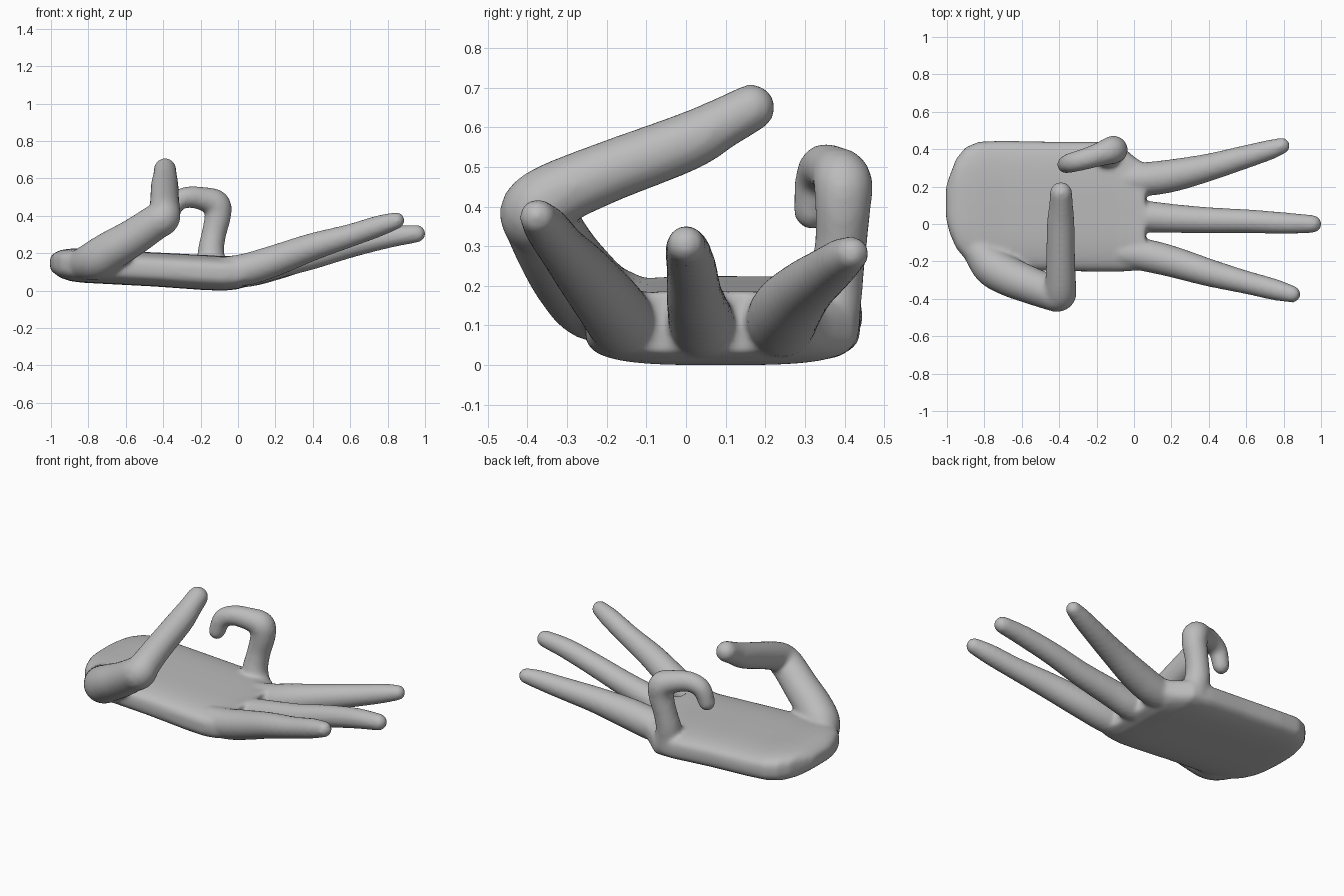
import bpy, bmesh, math
from mathutils import Vector

cube = bpy.data.objects.get("Cube")
if cube:
    bpy.data.objects.remove(cube, do_unlink=True)

skin = bpy.data.materials.new("plain grey")
skin.use_nodes = True
skin.diffuse_color = (0.5, 0.5, 0.5, 1)
skin.node_tree.nodes["Principled BSDF"].inputs["Base Color"].default_value = (0.5, 0.5, 0.5, 1)
skin.node_tree.nodes["Principled BSDF"].inputs["Roughness"].default_value = 0.7

bm = bmesh.new()


def loft(rings):
    """Skin a closed body over a list of rings of points."""
    loops = [[bm.verts.new(p) for p in ring] for ring in rings]
    faces = [bm.faces.new(loops[0][::-1]), bm.faces.new(loops[-1])]
    n = len(loops[0])
    for a, b in zip(loops, loops[1:]):
        for i in range(n):
            j = (i + 1) % n
            faces.append(bm.faces.new((a[i], a[j], b[j], b[i])))
    bmesh.ops.recalc_face_normals(bm, faces=faces)


def catmull(p0, p1, p2, p3, t):
    return 0.5 * (2 * p1 + (p2 - p0) * t + (2 * p0 - 5 * p1 + 4 * p2 - p3) * t * t
                  + (3 * p1 - p0 - 3 * p2 + p3) * t ** 3)


def finger(points, sides=20, steps=5):
    """Tapered round-ended tube; each point is x, y, z, radius."""
    pts = [Vector(p) for p in points]
    pts = [2 * pts[0] - pts[1]] + pts + [2 * pts[-1] - pts[-2]]
    path = [catmull(*pts[i:i + 4], k / steps)
            for i in range(len(pts) - 3) for k in range(steps)] + [pts[-2]]
    centres = [Vector(p[:3]) for p in path]
    radii = [p[3] for p in path]
    tangents = [(centres[min(i + 1, len(path) - 1)] - centres[max(i - 1, 0)]).normalized()
                for i in range(len(path))]
    # rounded tip and root
    stations = []
    for a in (80, 60, 40, 20):
        s, c = math.sin(math.radians(a)), math.cos(math.radians(a))
        stations.append((centres[0] - tangents[0] * radii[0] * s, tangents[0], radii[0] * c))
    stations += list(zip(centres, tangents, radii))
    for a in (20, 40, 60, 80):
        s, c = math.sin(math.radians(a)), math.cos(math.radians(a))
        stations.append((centres[-1] + tangents[-1] * radii[-1] * s, tangents[-1], radii[-1] * c))
    rings, u = [], tangents[0].orthogonal()
    for centre, tangent, radius in stations:
        u = (u - tangent * u.dot(tangent)).normalized()
        v = tangent.cross(u)
        rings.append([centre + radius * (u * math.cos(q) + v * math.sin(q))
                      for q in (2 * math.pi * k / sides for k in range(sides))])
    loft(rings)


# palm: sections of x, y min, y max, z min, z max
sections = [
    (-1.005, 0.03, 0.20, 0.115, 0.18), (-0.985, -0.05, 0.26, 0.095, 0.20),
    (-0.95, -0.13, 0.35, 0.07, 0.217), (-0.90, -0.19, 0.41, 0.052, 0.225),
    (-0.83, -0.24, 0.44, 0.043, 0.225), (-0.70, -0.25, 0.445, 0.036, 0.215),
    (-0.45, -0.25, 0.44, 0.023, 0.205), (-0.20, -0.255, 0.44, 0.005, 0.192),
    (-0.08, -0.255, 0.43, 0.0, 0.185), (0.0, -0.25, 0.36, 0.008, 0.185),
    (0.06, -0.245, 0.32, 0.03, 0.19),
]


def power(c, e):
    return math.copysign(abs(c) ** e, c)


rings = []
for x, y0, y1, z0, z1 in sections:
    ring = []
    for k in range(48):
        a = 2 * math.pi * k / 48
        ring.append(Vector((x, (y0 + y1) / 2 + (y1 - y0) / 2 * power(math.cos(a), 0.6),
                            (z0 + z1) / 2 + (z1 - z0) / 2 * power(math.sin(a), 0.6))))
    rings.append(ring)
loft(rings)

# three extended fingers
finger([(-0.08, 0.04, 0.095, 0.08), (0.05, 0.04, 0.105, 0.085), (0.20, 0.03, 0.14, 0.078),
        (0.40, 0.02, 0.185, 0.07), (0.60, 0.015, 0.24, 0.064), (0.80, 0.005, 0.285, 0.058),
        (0.955, 0.0, 0.305, 0.048)])
finger([(-0.08, -0.15, 0.1, 0.08), (0.05, -0.165, 0.115, 0.087), (0.20, -0.20, 0.162, 0.084),
        (0.40, -0.26, 0.235, 0.074), (0.60, -0.312, 0.295, 0.062), (0.75, -0.35, 0.345, 0.057),
        (0.845, -0.375, 0.375, 0.046)])
finger([(-0.10, 0.24, 0.1, 0.08), (0.05, 0.24, 0.11, 0.09), (0.20, 0.258, 0.145, 0.088),
        (0.40, 0.303, 0.195, 0.074), (0.60, 0.36, 0.24, 0.062), (0.72, 0.395, 0.268, 0.054),
        (0.79, 0.418, 0.282, 0.044)])

# curled finger
finger([(-0.13, 0.355, 0.10, 0.085), (-0.145, 0.375, 0.20, 0.072), (-0.13, 0.39, 0.30, 0.066),
        (-0.108, 0.396, 0.40, 0.071), (-0.118, 0.395, 0.465, 0.075), (-0.19, 0.37, 0.492, 0.063),
        (-0.27, 0.345, 0.50, 0.057), (-0.335, 0.328, 0.47, 0.053), (-0.365, 0.318, 0.39, 0.047)])

# thumb with its fleshy base
finger([(-0.84, -0.13, 0.14, 0.085), (-0.76, -0.225, 0.165, 0.107), (-0.67, -0.28, 0.22, 0.106),
        (-0.56, -0.325, 0.285, 0.10), (-0.45, -0.365, 0.36, 0.095), (-0.402, -0.375, 0.39, 0.093),
        (-0.393, -0.33, 0.43, 0.084), (-0.392, -0.2, 0.487, 0.078), (-0.392, 0.0, 0.563, 0.074),
        (-0.39, 0.09, 0.61, 0.065), (-0.39, 0.165, 0.65, 0.06)])

mesh = bpy.data.meshes.new("hand")
bm.to_mesh(mesh)
bm.free()
mesh.materials.append(skin)
hand = bpy.data.objects.new("hand", mesh)
bpy.context.collection.objects.link(hand)
bpy.ops.object.select_all(action="DESELECT")
hand.select_set(True)
bpy.context.view_layer.objects.active = hand

# fuse palm and fingers into one soft skin
remesh = hand.modifiers.new("fuse", "REMESH")
remesh.mode = "VOXEL"
remesh.voxel_size = 0.012
remesh.use_smooth_shade = True
soften = hand.modifiers.new("soften", "SMOOTH")
soften.factor = 0.5
soften.iterations = 8
for name in ("fuse", "soften"):
    bpy.ops.object.modifier_apply(modifier=name)

# rest on the ground
low = min(v.co.z for v in hand.data.vertices)
for v in hand.data.vertices:
    v.co.z -= low
bpy.ops.object.shade_smooth()
